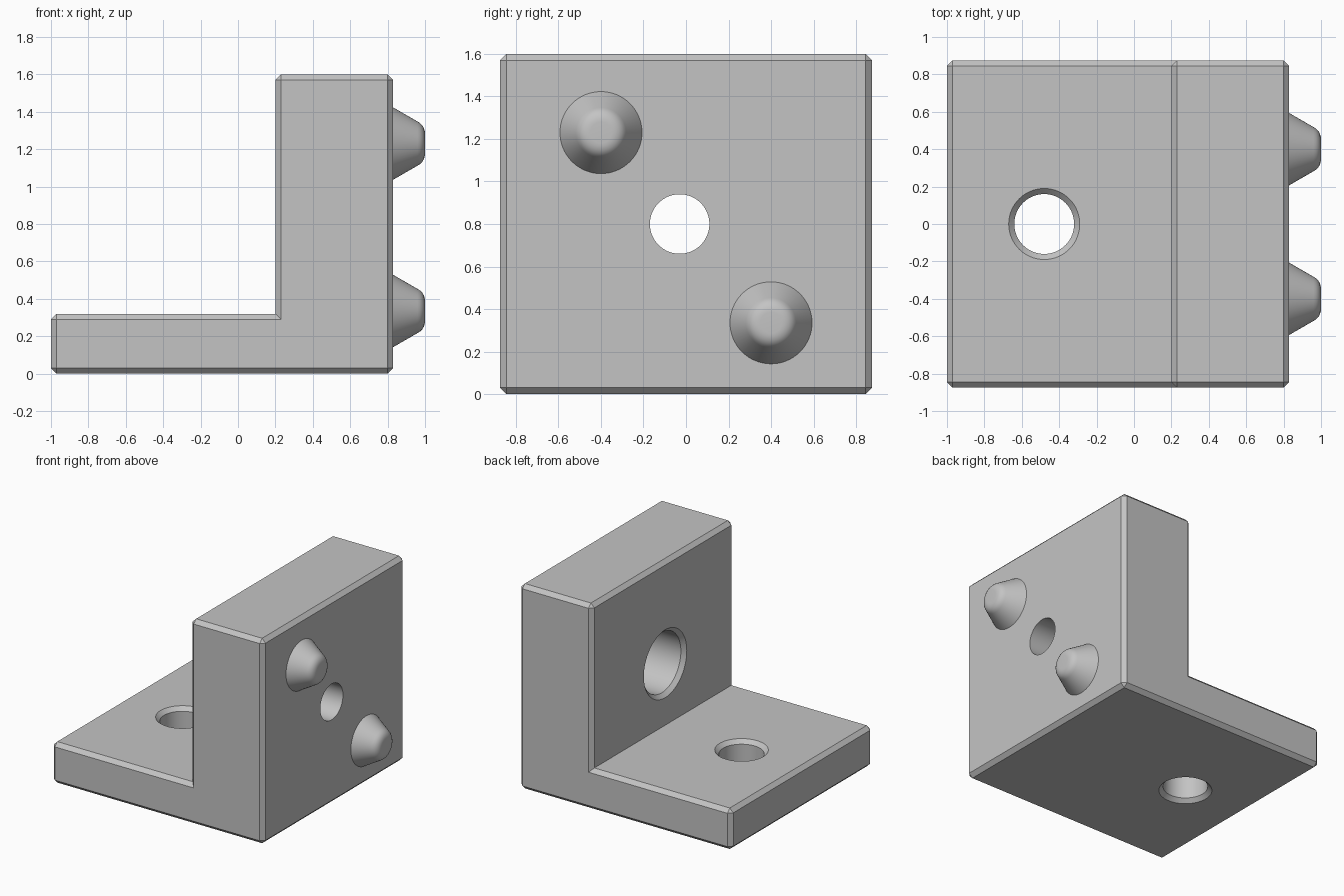
import bpy
import bmesh
from math import cos, sin, tau, pi, radians
from mathutils import Matrix, Vector

cube = bpy.data.objects.get("Cube")
if cube:
    bpy.data.objects.remove(cube, do_unlink=True)

grey = bpy.data.materials.new("plain grey")
grey.use_nodes = True
grey.diffuse_color = (0.55, 0.55, 0.55, 1)
grey.node_tree.nodes["Principled BSDF"].inputs["Base Color"].default_value = grey.diffuse_color

CHAMFER = 0.03
HALF_DEPTH = 0.875
LEFT, WALL, RIGHT = -1.0, 0.2, 0.83
BASE_TOP, WALL_TOP = 0.32, 1.6
ALONG_X = Matrix.Rotation(pi / 2, 4, "Y")


def finish(bm, name):
    bmesh.ops.recalc_face_normals(bm, faces=bm.faces)
    mesh = bpy.data.meshes.new(name)
    bm.to_mesh(mesh)
    bm.free()
    mesh.materials.append(grey)
    obj = bpy.data.objects.new(name, mesh)
    bpy.context.collection.objects.link(obj)
    return obj


def smooth(obj):
    bpy.ops.object.select_all(action="DESELECT")
    obj.select_set(True)
    bpy.context.view_layer.objects.active = obj
    bpy.ops.object.shade_smooth_by_angle(angle=radians(28))


def lathe(name, profile, location=(0, 0, 0), turn=Matrix(), sides=64):
    """Closed solid of revolution from (radius, height) pairs."""
    bm = bmesh.new()
    place = Matrix.Translation(location) @ turn
    rings = [[bm.verts.new(place @ Vector((r * cos(tau * i / sides), r * sin(tau * i / sides), h)))
              for i in range(sides)] for r, h in profile]
    for low, high in zip(rings, rings[1:]):
        for i in range(sides):
            j = (i + 1) % sides
            bm.faces.new((low[i], low[j], high[j], high[i]))
    bm.faces.new(rings[0])
    bm.faces.new(rings[-1])
    return finish(bm, name)


# L-shaped body, with every outer edge chamfered
outline = [(LEFT, 0), (RIGHT, 0), (RIGHT, WALL_TOP), (WALL, WALL_TOP), (WALL, BASE_TOP), (LEFT, BASE_TOP)]
bm = bmesh.new()
face = bm.faces.new([bm.verts.new((x, -HALF_DEPTH, z)) for x, z in outline])
side = bmesh.ops.extrude_face_region(bm, geom=[face])["geom"]
bmesh.ops.translate(bm, vec=(0, 2 * HALF_DEPTH, 0),
                    verts=[v for v in side if isinstance(v, bmesh.types.BMVert)])
bmesh.ops.recalc_face_normals(bm, faces=bm.faces)
bm.normal_update()
bmesh.ops.bevel(bm, geom=[e for e in bm.edges if e.is_convex], offset=CHAMFER,
                offset_type="OFFSET", segments=1, profile=0.5, affect="EDGES")
body = finish(bm, "bracket_body")

# Base hole, chamfered at both ends; the profile runs past each surface
OVER = 0.02
r = 0.16
base_hole = lathe("base_hole_cutter", [
    (r + CHAMFER + OVER, -OVER), (r, CHAMFER),
    (r, BASE_TOP - CHAMFER), (r + CHAMFER + OVER, BASE_TOP + OVER)], (-0.48, 0, 0))

# Wall hole with a wide chamfered counterbore on the inner side
r = 0.235
wall_hole = lathe("wall_hole_cutter", [
    (r + CHAMFER + OVER, WALL - OVER), (r, WALL + CHAMFER),
    (r, 0.56), (0.14, 0.56), (0.14, RIGHT + OVER)], (0, -0.03, 0.8), ALONG_X)

for cutter in (base_hole, wall_hole):
    cut = body.modifiers.new(cutter.name, "BOOLEAN")
    cut.operation = "DIFFERENCE"
    cut.solver = "EXACT"
    cut.object = cutter
    bpy.context.view_layer.objects.active = body
    bpy.ops.object.modifier_apply(modifier=cut.name)
    bpy.data.objects.remove(cutter, do_unlink=True)
smooth(body)

# Two rounded conical locating pegs on the outer wall
PEG = [(0.193, 0.8), (0.193, RIGHT), (0.118, 0.96), (0.11, 0.973), (0.098, 0.985),
       (0.083, 0.994), (0.065, 0.999), (0.05, 1.0)]
for name, y, z in (("upper_peg", -0.4, 1.23), ("lower_peg", 0.4, 0.335)):
    smooth(lathe(name, PEG, (0, y, z), ALONG_X))
